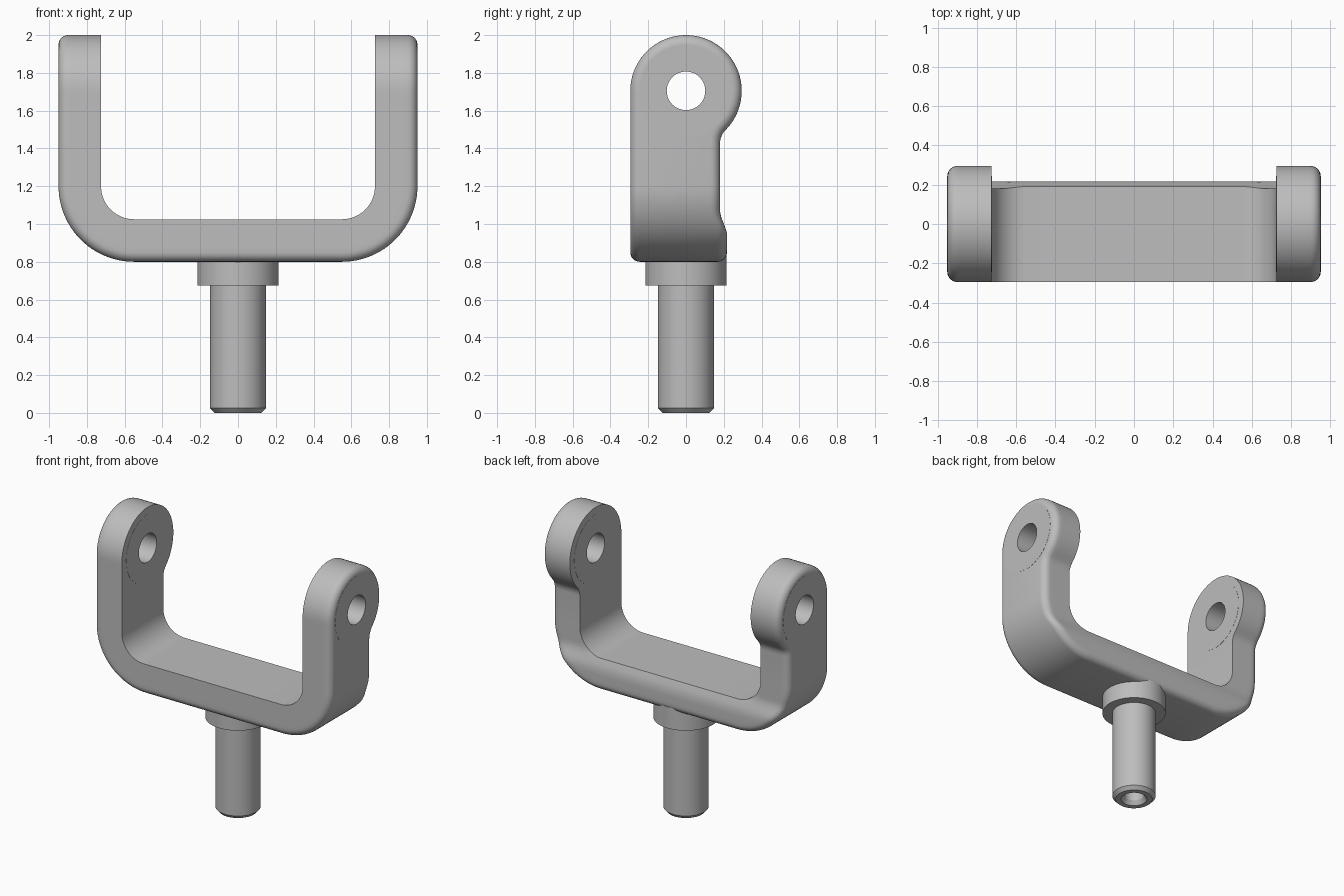
import bpy, bmesh
from math import sin, cos, pi, radians, sqrt
from mathutils import Vector, Matrix

if "Cube" in bpy.data.objects:
    bpy.data.objects.remove(bpy.data.objects["Cube"])

steel = bpy.data.materials.new("plain grey steel")
steel.use_nodes = True
GREY = (0.51, 0.51, 0.51, 1)
steel.diffuse_color = GREY
steel.node_tree.nodes["Principled BSDF"].inputs["Base Color"].default_value = GREY

HALF, TOP, BOTTOM = 0.95, 2.0, 0.8     # outer size of the yoke
BEND, THICK, ROUND = 0.4, 0.225, 0.05  # bend radius, wall, edge rounding
EYE_Z, EYE_R, BORE_R, BACK = 1.705, 0.295, 0.102, 0.18
LEG, ARC = TOP - BOTTOM - BEND, BEND * pi / 2   # lengths along the strip


def make_object(name, bm):
    bmesh.ops.recalc_face_normals(bm, faces=bm.faces)
    mesh = bpy.data.meshes.new(name)
    bm.to_mesh(mesh)
    bm.free()
    obj = bpy.data.objects.new(name, mesh)
    bpy.context.collection.objects.link(obj)
    mesh.materials.append(steel)
    return obj


def smooth(obj):
    bpy.ops.object.select_all(action='DESELECT')
    obj.select_set(True)
    bpy.context.view_layer.objects.active = obj
    bpy.ops.object.shade_smooth_by_angle(angle=radians(30))


def lathe(name, profile, matrix=Matrix(), closed=False, steps=64):
    """Spin (radius, height) points about z, then place by matrix."""
    bm = bmesh.new()
    verts = [bm.verts.new((r, 0, z)) for r, z in profile]
    edges = [bm.edges.new(p) for p in zip(verts, verts[1:])]
    if closed:
        edges.append(bm.edges.new((verts[-1], verts[0])))
    bmesh.ops.spin(bm, geom=verts + edges, axis=(0, 0, 1), cent=(0, 0, 0),
                   angle=2 * pi, steps=steps, use_merge=True)
    bmesh.ops.remove_doubles(bm, verts=bm.verts, dist=1e-5)
    bm.transform(matrix)
    return make_object(name, bm)


def fold(s, y, depth, is_back):
    """Bend the flat strip (s along it, y across it) into half of the U."""
    if s < LEG:
        x, z = HALF - depth, TOP - s
    elif s < LEG + ARC:
        a = (s - LEG) / BEND
        r = BEND - depth
        x, z = HALF - BEND + r * cos(a), BOTTOM + BEND - r * sin(a)
    else:
        x, z = HALF - BEND - (s - LEG - ARC), BOTTOM + depth
    # the lower rear face steps out a little
    if is_back:
        t = min(1, max(0, (1.07 - z) / 0.13))
        y += 0.037 * t * t * (3 - 2 * t)
    return x, y, z


def strip_outline():
    """(s, front y, back y) along the flattened strip, from eye to middle."""
    fillet = 0.1
    off = BACK + fillet
    drop = sqrt((EYE_R + fillet) ** 2 - off ** 2)
    rows = []
    for i in range(27):                       # round eye
        a = radians(5 * i)
        s = TOP - EYE_Z - EYE_R * cos(a)
        rows.append((s, -EYE_R * (sin(a) if a < pi / 2 else 1), EYE_R * sin(a)))
    for i in range(6):                        # neck fillet behind the eye
        b = radians(40 - 8 * i)
        s = TOP - (EYE_Z - drop + fillet * sin(b))
        rows.append((s, -EYE_R, off - fillet * cos(b)))
    rows += [(LEG + ARC * i / 24, -EYE_R, BACK) for i in range(25)]
    rows.append((LEG + ARC + HALF - BEND, -EYE_R, BACK))
    return rows


def edge_side(bm, pts, sign, mirror):
    """Rows of vertices from the inner face, over the rounded edge, to the outer face."""
    # (depth below outer face, inset from edge)
    layers = [(THICK * (1 - i / 6), 0) for i in range(5)]
    layers += [(ROUND * (1 - sin(t)), ROUND * (1 - cos(t)))
               for t in (i * pi / 12 for i in range(7))]
    rows = []
    for i, p in enumerate(pts):
        if i == 0:
            n = Vector((1, 0))
        elif i == len(pts) - 1:
            n = Vector((0, -sign))
        else:
            t = (pts[i + 1] - p).normalized() + (p - pts[i - 1]).normalized()
            n = Vector((t.y, -t.x)).normalized() * sign
        row = []
        for depth, inset in layers:
            q = p + n * inset
            x, y, z = fold(q.x, q.y, depth, sign > 0)
            row.append(bm.verts.new((x * mirror, y, z)))
        rows.append(row)
    return rows


def yoke():
    outline = strip_outline()
    bm = bmesh.new()
    for mirror in (1, -1):
        front = edge_side(bm, [Vector((s, f)) for s, f, b in outline], -1, mirror)
        back = edge_side(bm, [Vector((s, b)) for s, f, b in outline], 1, mirror)
        rings = [f + b[::-1] for f, b in zip(front, back)]
        for r0, r1 in zip(rings, rings[1:]):
            for k in range(len(r0)):
                m = (k + 1) % len(r0)
                bm.faces.new((r0[k], r0[m], r1[m], r1[k]))
    bmesh.ops.remove_doubles(bm, verts=bm.verts, dist=1e-5)
    return make_object("yoke", bm)


# U-shaped yoke with holes cut through both eyes
body = yoke()
along_x = Matrix.Translation((0, 0, EYE_Z)) @ Matrix.Rotation(pi / 2, 4, 'Y')
cutter = lathe("eye_cutter", [(0, -1.2), (0.235, -1.2), (0.235, 1.2), (0, 1.2)], along_x)
cutter.hide_render = True
cut = body.modifiers.new("eye holes", 'BOOLEAN')
cut.operation, cut.solver, cut.object = 'DIFFERENCE', 'EXACT', cutter
bpy.context.view_layer.objects.active = body
bpy.ops.object.modifier_apply(modifier=cut.name)
bpy.data.objects.remove(cutter)
smooth(body)

# Bushing discs, a hair proud of the eye faces
for side, sign in (("left", 1), ("right", -1)):
    lo, hi = sorted((sign * (HALF - THICK - 0.001), sign * (HALF + 0.001)))
    ring = [(BORE_R, lo), (0.245, lo), (0.245, hi), (BORE_R, hi)]
    smooth(lathe(side + "_eye_bushing", ring, along_x, closed=True))

# Collar under the yoke
smooth(lathe("collar", [(0, 0.675), (0.215, 0.675), (0.215, 0.83), (0, 0.83)]))

# Chamfered stem with a centre-drilled end
smooth(lathe("stem", [(0, 0.16), (0.068, 0.13), (0.068, 0.03), (0.088, 0), (0.125, 0),
                      (0.148, 0.025), (0.148, 0.7), (0, 0.7)]))
